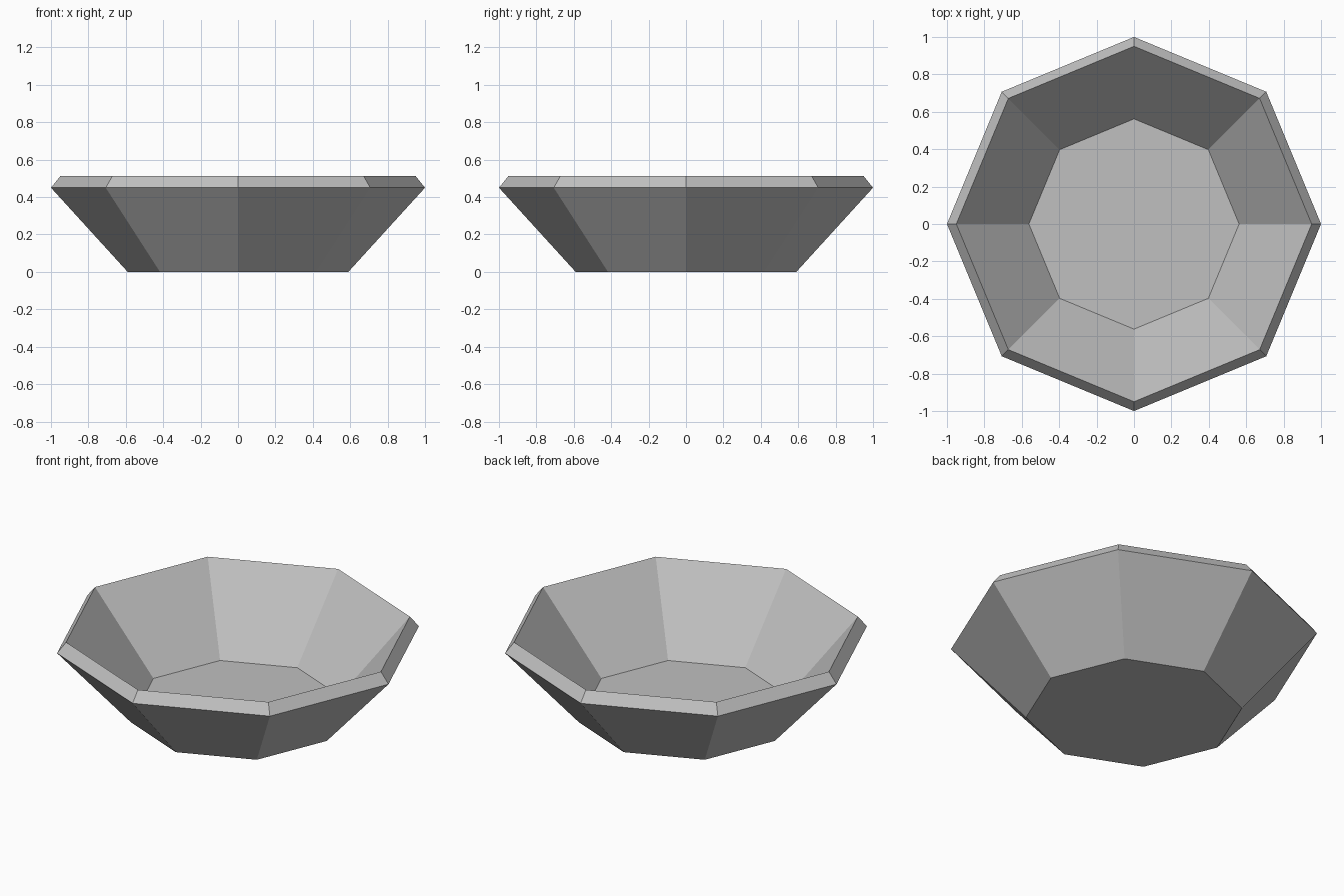
import bpy
import bmesh
from math import cos, sin, pi

cube = bpy.data.objects.get("Cube")
if cube:
    bpy.data.objects.remove(cube, do_unlink=True)

SIDES = 8
# (radius, height) from the outer base, over the bevelled rim, to the inner floor
PROFILE = [(0.59, 0.0), (1.0, 0.45), (0.95, 0.512), (0.562, 0.067)]

# Plain grey material
grey = bpy.data.materials.new("light_grey")
grey.use_nodes = True
color = (0.53, 0.53, 0.53, 1.0)
grey.diffuse_color = color
grey.node_tree.nodes["Principled BSDF"].inputs["Base Color"].default_value = color


def ring(bm, radius, height):
    angles = [2 * pi * i / SIDES for i in range(SIDES)]
    return [bm.verts.new((radius * cos(a), radius * sin(a), height)) for a in angles]


# Faceted bowl: walls between rings, closed by the base and the inner floor
bm = bmesh.new()
rings = [ring(bm, r, z) for r, z in PROFILE]
for low, high in zip(rings, rings[1:]):
    for i in range(SIDES):
        j = (i + 1) % SIDES
        bm.faces.new((low[i], low[j], high[j], high[i]))
bm.faces.new(rings[0][::-1])
bm.faces.new(rings[-1])
bmesh.ops.recalc_face_normals(bm, faces=bm.faces)

mesh = bpy.data.meshes.new("bowl")
bm.to_mesh(mesh)
bm.free()
mesh.materials.append(grey)
bowl = bpy.data.objects.new("bowl", mesh)
bpy.context.collection.objects.link(bowl)
